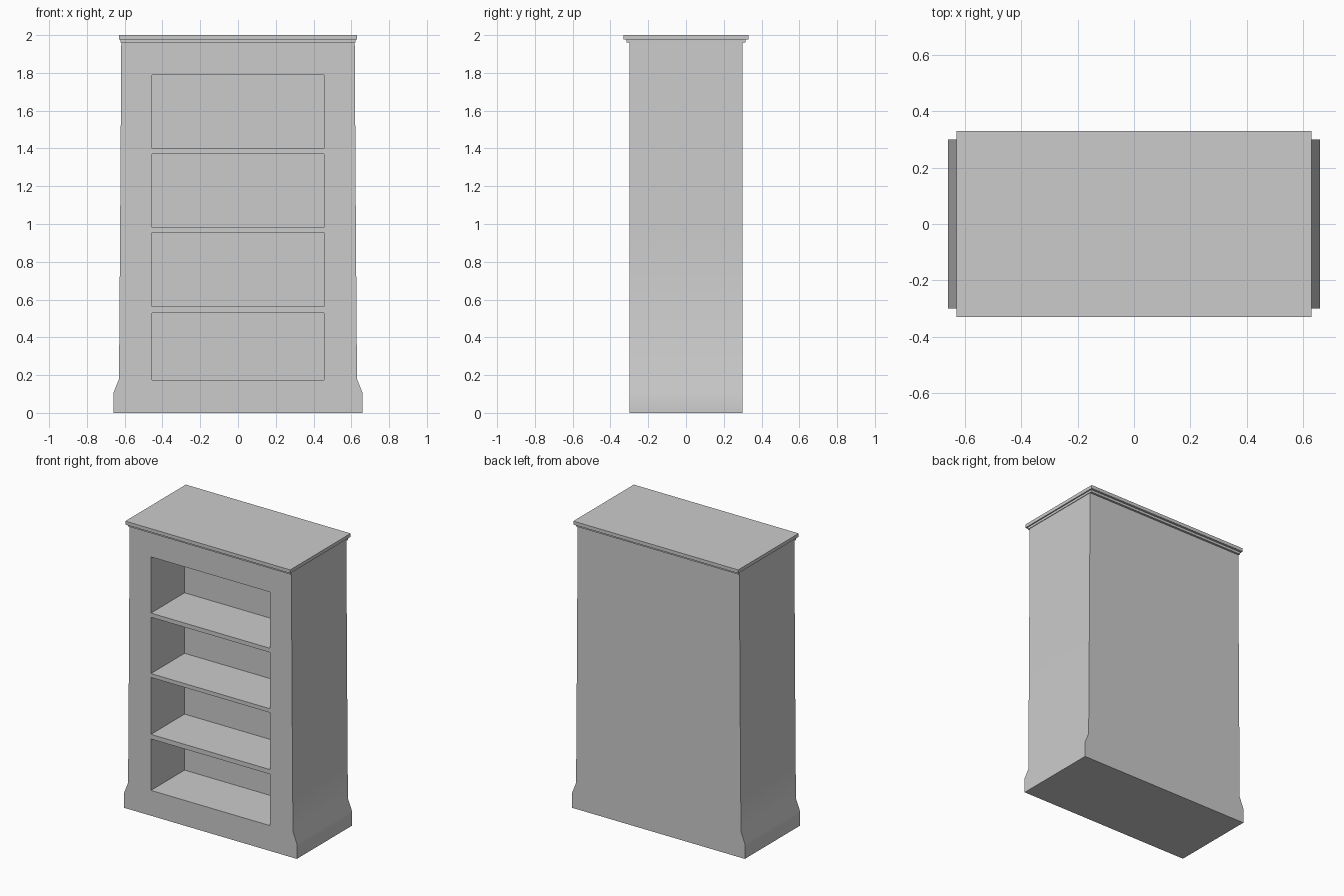
import bpy, bmesh
from mathutils import Matrix, Vector

if "Cube" in bpy.data.objects:
    bpy.data.objects.remove(bpy.data.objects["Cube"])


def make_object(name, bm):
    bmesh.ops.recalc_face_normals(bm, faces=bm.faces)
    mesh = bpy.data.meshes.new(name)
    bm.to_mesh(mesh)
    bm.free()
    obj = bpy.data.objects.new(name, mesh)
    bpy.context.collection.objects.link(obj)
    return obj


def add_box(bm, lo, hi):
    lo, hi = Vector(lo), Vector(hi)
    mat = Matrix.Translation((lo + hi) / 2) @ Matrix.Diagonal((*(hi - lo), 1))
    bmesh.ops.create_cube(bm, size=1, matrix=mat)


def select_only(obj):
    bpy.ops.object.select_all(action='DESELECT')
    obj.select_set(True)
    bpy.context.view_layer.objects.active = obj


# Cabinet body: mirrored front outline with flared plinth, extruded in depth
half = [(0.66, 0), (0.66, 0.105), (0.63, 0.18), (0.624, 1.0), (0.618, 1.96)]
outline = half + [(-x, z) for x, z in reversed(half)]
bm = bmesh.new()
front = bm.faces.new([bm.verts.new((x, -0.3, z)) for x, z in outline])
ext = bmesh.ops.extrude_face_region(bm, geom=[front], use_keep_orig=True)
bmesh.ops.translate(bm, vec=(0, 0.6, 0),
                    verts=[g for g in ext['geom'] if isinstance(g, bmesh.types.BMVert)])
body = make_object("cabinet_body", bm)

# Four shelf openings cut into the front
bm = bmesh.new()
for z0, z1 in [(0.175, 0.53), (0.562, 0.955), (0.982, 1.371), (1.4, 1.788)]:
    add_box(bm, (-0.455, -0.5, z0), (0.455, 0.067, z1))
cutter = make_object("opening_cutter", bm)
cutter.hide_render = True
mod = body.modifiers.new("openings", 'BOOLEAN')
mod.operation = 'DIFFERENCE'
mod.solver = 'EXACT'
mod.object = cutter
select_only(body)
bpy.ops.object.modifier_apply(modifier=mod.name)
bpy.data.objects.remove(cutter)

# Smooth the gentle plinth flare, keep corners sharp
bpy.ops.object.shade_smooth_by_angle()

# Stepped crown: thin under-moulding and wider top board
for name, x, y, z0, z1 in [("crown_moulding", 0.622, 0.315, 1.96, 1.976),
                           ("top_board", 0.63, 0.33, 1.976, 2.0)]:
    bm = bmesh.new()
    add_box(bm, (-x, -y, z0), (x, y, z1))
    make_object(name, bm)
